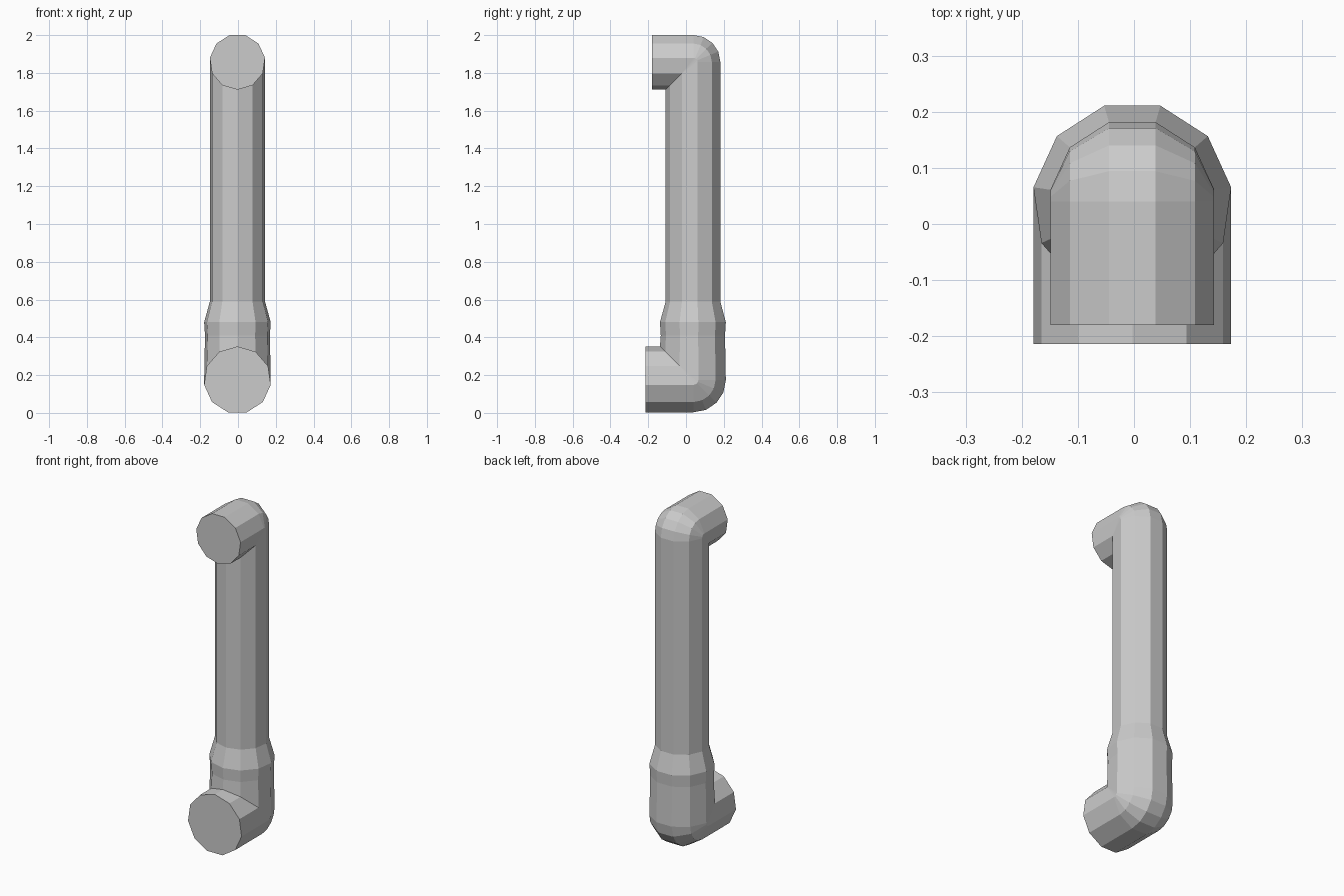
import bpy
import bmesh
import math
from mathutils import Vector

cube = bpy.data.objects.get("Cube")
if cube:
    bpy.data.objects.remove(cube)

SIDES = 11
BEND_STEPS = 4
AXIS_Y = 0.04
THIN, THICK = 0.1475, 0.178
TOP_Z, BOTTOM_Z = 1.8585, 0.174

metal = bpy.data.materials.new("pipe_grey")
metal.use_nodes = True
GREY = (0.6, 0.6, 0.6, 1)
metal.diffuse_color = GREY
metal.node_tree.nodes["Principled BSDF"].inputs["Base Color"].default_value = GREY

# Ring angles, with a flat on the outside of each bend and a point on the inside
ANGLES = [2 * math.pi * (i + 0.5) / SIDES for i in range(SIDES)]


def ring(centre, radius, outward):
    """Circle spanned by the x axis and the outward direction."""
    side = Vector((1, 0, 0))
    return [centre + radius * (math.cos(a) * outward + math.sin(a) * side) for a in ANGLES]


def elbow(centre, radius, end):
    """Ball-backed bend with a mitred inner corner; end is +1 at the top, -1 at the bottom."""
    rings = []
    for k in range(BEND_STEPS + 1):
        t = math.pi / 2 * k / BEND_STEPS
        outward = Vector((0, math.sin(t), end * math.cos(t)))
        points = []
        for a in ANGLES:
            c = math.cos(a)
            direction = outward if c > 0 else Vector((0, 1, end))
            points.append(centre + radius * Vector((math.sin(a), 0, 0)) + radius * c * direction)
        rings.append(points)
    return rings


top = Vector((-0.003, AXIS_Y, TOP_Z))
bottom = Vector((-0.003, AXIS_Y, BOTTOM_Z))
back = Vector((0, 1, 0))


def at_height(z):
    return Vector((top.x, AXIS_Y, z))


# Upper mouth, upper bend, riser, collar, lower bend, lower mouth
rings = [ring(Vector((top.x, -0.18, TOP_Z)), THIN, Vector((0, 0, 1)))]
rings += elbow(top, THIN, 1)
rings.append(ring(at_height(1.68), THIN, back))
rings.append(ring(at_height(0.59), THIN, back))
rings.append(ring(at_height(0.48), THICK, back))
rings.append(ring(at_height(0.41), THICK * 0.975, back))
rings += reversed(elbow(bottom, THICK, -1))
rings.append(ring(Vector((bottom.x, -0.214, BOTTOM_Z)), THICK, Vector((0, 0, -1))))

bm = bmesh.new()
loops = [[bm.verts.new(p) for p in points] for points in rings]
for a, b in zip(loops, loops[1:]):
    for i in range(SIDES):
        j = (i + 1) % SIDES
        bm.faces.new((a[i], a[j], b[j], b[i]))
bm.faces.new(loops[0])
bm.faces.new(loops[-1])
bmesh.ops.remove_doubles(bm, verts=bm.verts, dist=0.0005)
bmesh.ops.recalc_face_normals(bm, faces=bm.faces)

mesh = bpy.data.meshes.new("bent_pipe")
bm.to_mesh(mesh)
bm.free()
mesh.materials.append(metal)
pipe = bpy.data.objects.new("bent_pipe", mesh)
bpy.context.collection.objects.link(pipe)
